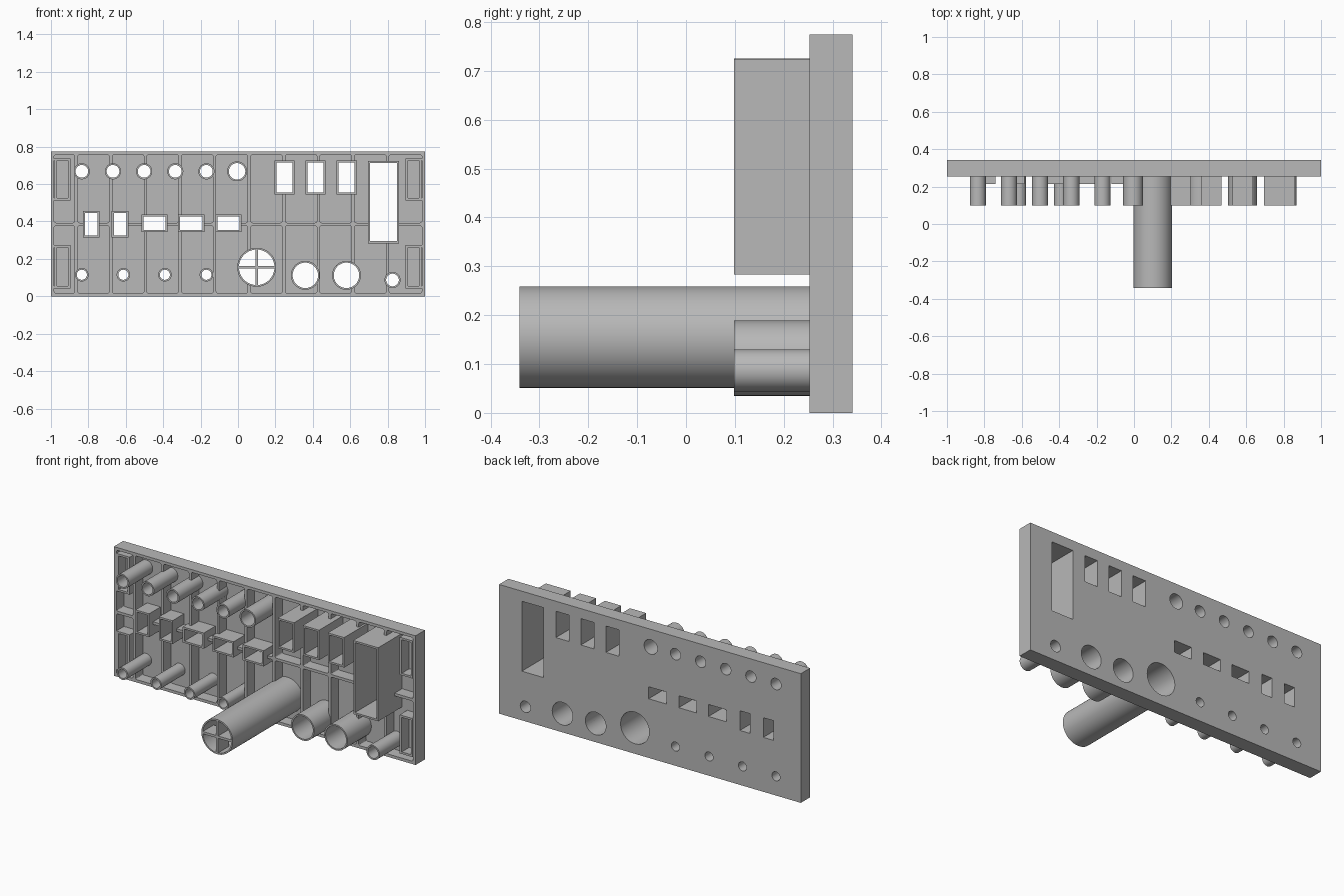
import bpy, bmesh, math
from mathutils import Vector

cube = bpy.data.objects.get("Cube")
if cube:
    bpy.data.objects.remove(cube, do_unlink=True)

grey = bpy.data.materials.new("mid grey")
grey.use_nodes = True
grey.diffuse_color = (0.48, 0.48, 0.48, 1)
grey.node_tree.nodes["Principled BSDF"].inputs["Base Color"].default_value = (0.48, 0.48, 0.48, 1)

HEIGHT, FRONT, BACK, FLOOR = 0.774, 0.253, 0.341, 0.324
WALL, TUBE_END = 0.017, 0.098


def rect(x0, x1, z0, z1):
    return [(x0, z0), (x1, z0), (x1, z1), (x0, z1)]


def circle(x, z, r, n=48):
    return [(x + r * math.cos(2 * math.pi * i / n), z + r * math.sin(2 * math.pi * i / n)) for i in range(n)]


def prism(bm, outline, y0, y1, inner=None, corner=0):
    """Extrude an outline along y; with an inner outline it becomes a tube."""
    def ring(points, y):
        return [bm.verts.new((x, y, z)) for x, z in points]

    def bridge(a, b):
        n = len(a)
        return [bm.faces.new((a[i], a[(i + 1) % n], b[(i + 1) % n], b[i])) for i in range(n)]

    a, b = ring(outline, y0), ring(outline, y1)
    faces = bridge(a, b)
    if inner:
        c, d = ring(inner, y0), ring(inner, y1)
        faces += bridge(d, c) + bridge(c, a) + bridge(b, d)
    else:
        faces += [bm.faces.new(a), bm.faces.new(b)]
    bmesh.ops.recalc_face_normals(bm, faces=faces)
    if corner:
        edges = [bm.edges.get((p, q)) for p, q in zip(a, b)]
        bmesh.ops.bevel(bm, geom=edges, offset=corner, segments=3, profile=0.5, affect='EDGES')


def finish(name, bm, smooth=False):
    mesh = bpy.data.meshes.new(name)
    bm.to_mesh(mesh)
    bm.free()
    mesh.materials.append(grey)
    ob = bpy.data.objects.new(name, mesh)
    bpy.context.collection.objects.link(ob)
    if smooth:
        activate(ob)
        bpy.ops.object.shade_smooth_by_angle(angle=math.radians(30))
    return ob


def activate(ob):
    bpy.ops.object.select_all(action='DESELECT')
    ob.select_set(True)
    bpy.context.view_layer.objects.active = ob


def cut(ob, cutter):
    cutter.hide_render = True
    activate(ob)
    mod = ob.modifiers.new("cut", 'BOOLEAN')
    mod.operation, mod.solver, mod.object = 'DIFFERENCE', 'EXACT', cutter
    bpy.ops.object.modifier_apply(modifier=mod.name)
    bpy.data.objects.remove(cutter, do_unlink=True)


# Sockets: name, outer outline, inner outline, front end
sockets = []


def round_socket(name, x, z, r, wall=0.009, end=TUBE_END):
    sockets.append((name, circle(x, z, r), circle(x, z, r - wall), end))


def square_socket(name, x, z, w, h, end=TUBE_END, wall=0.011):
    sizes = [(w / 2 - t, h / 2 - t) for t in (0, wall)]
    outer, inner = [rect(x - a, x + a, z - b, z + b) for a, b in sizes]
    sockets.append((name, outer, inner, end))


for i in range(5):
    round_socket("upper_tube", -0.835 + i * 0.1665, 0.668, 0.043)
round_socket("upper_wide_tube", -0.005, 0.668, 0.053)
for i in range(4):
    round_socket("lower_tube", -0.835 + i * 0.222, 0.115, 0.036)
round_socket("long_tube", 0.1, 0.155, 0.104, end=-0.341)
for x in (0.36, 0.58):
    round_socket("wide_tube", x, 0.112, 0.077)
round_socket("corner_tube", 0.826, 0.087, 0.043)
for x in (0.249, 0.415, 0.581):
    square_socket("upper_box", x, 0.635, 0.108, 0.18)
square_socket("tall_box", 0.778, 0.504, 0.165, 0.441)
for x in (-0.785, -0.63):
    square_socket("middle_upright_box", x, 0.385, 0.09, 0.14, 0.215)
for x in (-0.447, -0.25, -0.05):
    square_socket("middle_flat_box", x, 0.39, 0.14, 0.094, 0.215)

for name, outer, inner, end in sockets:
    bm = bmesh.new()
    prism(bm, outer, end, FLOOR + 0.004, inner)
    finish(name, bm, smooth=True)

# Panel with a ribbed, hollow front
bm = bmesh.new()
prism(bm, rect(-1, 1, 0, HEIGHT), FRONT, BACK)
panel = finish("panel", bm)

half = 0.008
ribs = [-0.865 + i * 0.185 for i in range(10)]
left_edges = [-1 + WALL] + [x + half for x in ribs]
right_edges = [x - half for x in ribs] + [1 - WALL]
bm = bmesh.new()
for x0, x1 in zip(left_edges, right_edges):
    for z0, z1 in ((WALL, 0.385 - half), (0.385 + half, HEIGHT - WALL)):
        prism(bm, rect(x0, x1, z0, z1), 0.2, FLOOR, corner=0.01)
cut(panel, finish("pocket_cutter", bm))

# Openings through the panel
bm = bmesh.new()
for name, outer, inner, end in sockets:
    prism(bm, inner, 0.2, 0.4)
cut(panel, finish("opening_cutter", bm))
activate(panel)
bpy.ops.object.shade_smooth_by_angle(angle=math.radians(30))

# Clip frames in the four corners
for side, label in ((-1, "right"), (1, "left")):
    for z0, z1 in ((0.042, 0.273), (0.513, 0.738)):
        xs = sorted((side * 0.895, side * 0.981))
        xi = sorted((side * 0.908, side * 0.968))
        bm = bmesh.new()
        prism(bm, rect(*xs, z0, z1), FRONT, FLOOR + 0.004, rect(*xi, z0 + 0.012, z1 - 0.012))
        finish(label + "_clip_frame", bm)
        # short webs tying the frame to the side wall
        bm = bmesh.new()
        xw = sorted((side * 0.97, side * 0.99))
        for z in (z0, z1 - 0.012):
            prism(bm, rect(*xw, z, z + 0.012), FRONT + 0.001, FLOOR + 0.004)
        finish(label + "_clip_web", bm)

# Cross bracing at the mouth of the long tube
bm = bmesh.new()
for w, h in ((0.098, 0.007), (0.007, 0.098)):
    prism(bm, rect(0.1 - w, 0.1 + w, 0.155 - h, 0.155 + h), -0.341, -0.24)
finish("long_tube_cross", bm)
